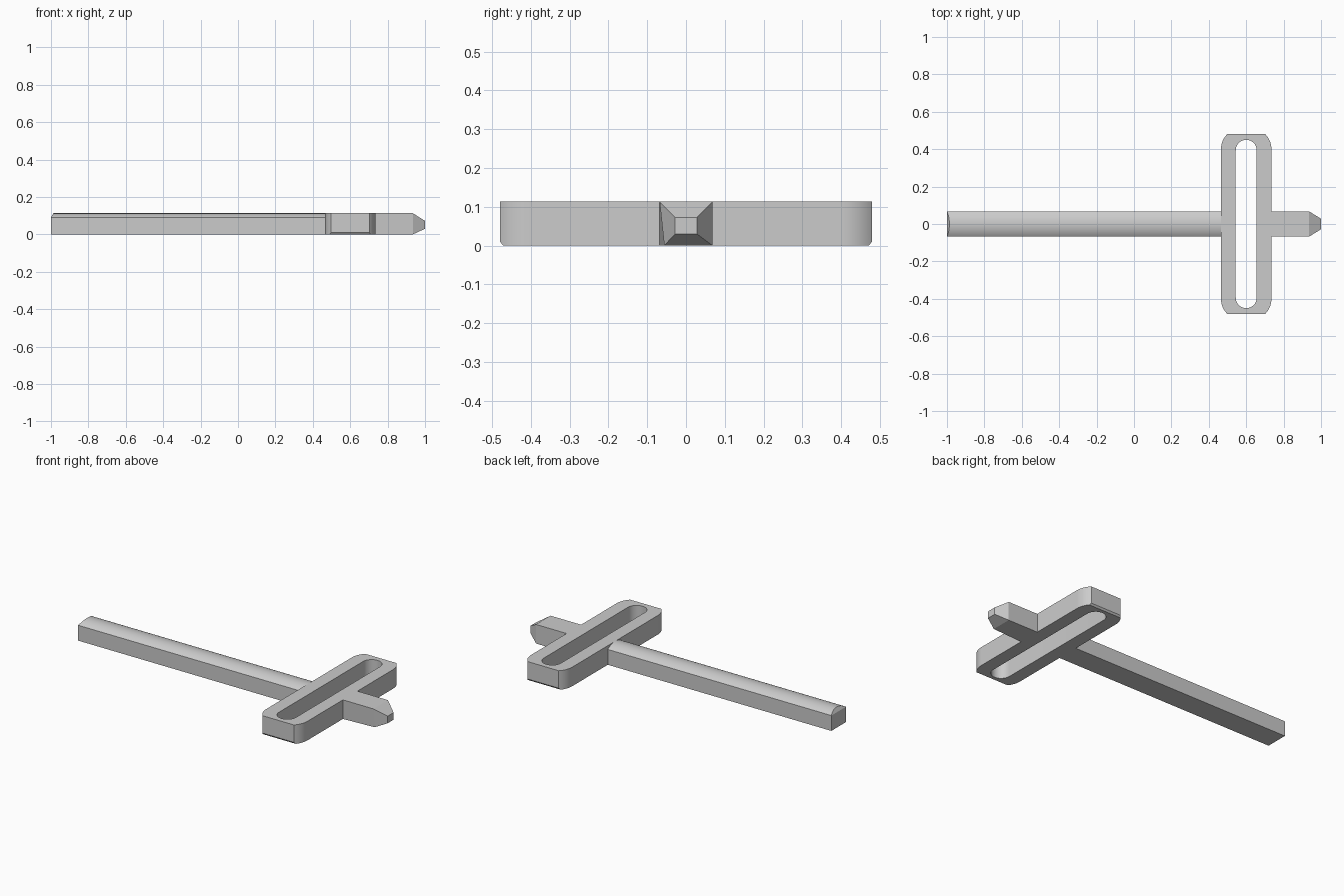
import bpy, bmesh
from math import sin, cos, pi, radians

cube = bpy.data.objects.get("Cube")
if cube:
    bpy.data.objects.remove(cube, do_unlink=True)

grey = bpy.data.materials.new("plain grey")
grey.use_nodes = True
GREY = (0.6, 0.6, 0.6, 1)
grey.diffuse_color = GREY
grey.node_tree.nodes["Principled BSDF"].inputs["Base Color"].default_value = GREY

TOP = 0.113      # common thickness
HALF = 0.068     # half width of shaft and tip
HEAD_X = 0.6     # centre of the slotted head


def arc(cx, cy, r, start, end, steps):
    angles = [radians(start + (end - start) * i / steps) for i in range(steps + 1)]
    return [(cx + r * cos(a), cy + r * sin(a)) for a in angles]


def prism(points, vector):
    """Extrude a closed outline of 3D points along a vector."""
    bm = bmesh.new()
    face = bm.faces.new([bm.verts.new(p) for p in points])
    new = bmesh.ops.extrude_face_region(bm, geom=[face])["geom"]
    bmesh.ops.translate(bm, vec=vector, verts=[g for g in new if isinstance(g, bmesh.types.BMVert)])
    bmesh.ops.recalc_face_normals(bm, faces=bm.faces)
    return bm


def finish(bm, name):
    bmesh.ops.recalc_face_normals(bm, faces=bm.faces)
    mesh = bpy.data.meshes.new(name)
    bm.to_mesh(mesh)
    bm.free()
    mesh.materials.append(grey)
    obj = bpy.data.objects.new(name, mesh)
    bpy.context.collection.objects.link(obj)
    return obj


def smooth(obj):
    bpy.ops.object.select_all(action="DESELECT")
    obj.select_set(True)
    bpy.context.view_layer.objects.active = obj
    bpy.ops.object.shade_smooth_by_angle(angle=radians(20))


# Shaft: flat sides with a shallow rounded top, its far end sloped above the crease
CREASE, R = 0.091, 0.116
crown = arc(0, TOP - R, R, 54.1, 125.9, 14)
section = [(-HALF, 0), (HALF, 0)] + crown
bm = prism([(-1, y, z) for y, z in section], (1.465, 0, 0))
end = [v for v in bm.verts if v.co.x < 0]
ends = sorted(end, key=lambda v: abs(v.co.z - CREASE))[:2]
bmesh.ops.connect_verts(bm, verts=ends)
for v in end:
    v.co.x += max(0, v.co.z - CREASE) * 0.6
smooth(finish(bm, "shaft"))

# Slotted head: rounded corners that stop at flat ends, lower end edges chamfered
HW, HL, CR = 0.135, 0.48, 0.113
corner = arc(HW - CR, HL - CR * sin(pi / 4), CR, 0, 45, 8)
half = corner + [(-x, y) for x, y in reversed(corner)]
outline = half + [(-x, -y) for x, y in half]
bm = prism([(HEAD_X + x, y, 0) for x, y in outline], (0, 0, TOP))
low_ends = [e for e in bm.edges
            if all(v.co.z < 0.001 and abs(v.co.y) > HL - 0.001 for v in e.verts)]
bmesh.ops.bevel(bm, geom=low_ends, offset=0.01, segments=1, affect="EDGES")
head = finish(bm, "slotted_head")

SR, SL = 0.056, 0.45
slot = arc(0, SL - SR, SR, 0, 180, 20) + arc(0, SR - SL, SR, 180, 360, 20)
cutter = finish(prism([(HEAD_X + x, y, -0.1) for x, y in slot], (0, 0, 0.4)), "slot_cutter")
cutter.hide_render = True
cut = head.modifiers.new("slot", "BOOLEAN")
cut.operation, cut.solver, cut.object = "DIFFERENCE", "EXACT", cutter
bpy.context.view_layer.objects.active = head
bpy.ops.object.modifier_apply(modifier=cut.name)
bpy.data.objects.remove(cutter, do_unlink=True)
smooth(head)

# Tip: square bar tapering to a small blunt end
bm = bmesh.new()
rings = []
for x, y, low, high in ((HEAD_X + HW, HALF, 0, TOP), (0.935, HALF, 0, TOP), (1, 0.028, 0.03, 0.072)):
    rings.append([bm.verts.new((x, a, b)) for a, b in ((-y, low), (y, low), (y, high), (-y, high))])
rings[1][0].co.y = -0.056
for a, b in zip(rings, rings[1:]):
    for i in range(4):
        j = (i + 1) % 4
        bm.faces.new((a[i], a[j], b[j], b[i]))
bm.faces.new(rings[0])
bm.faces.new(rings[-1])
finish(bm, "tip")
